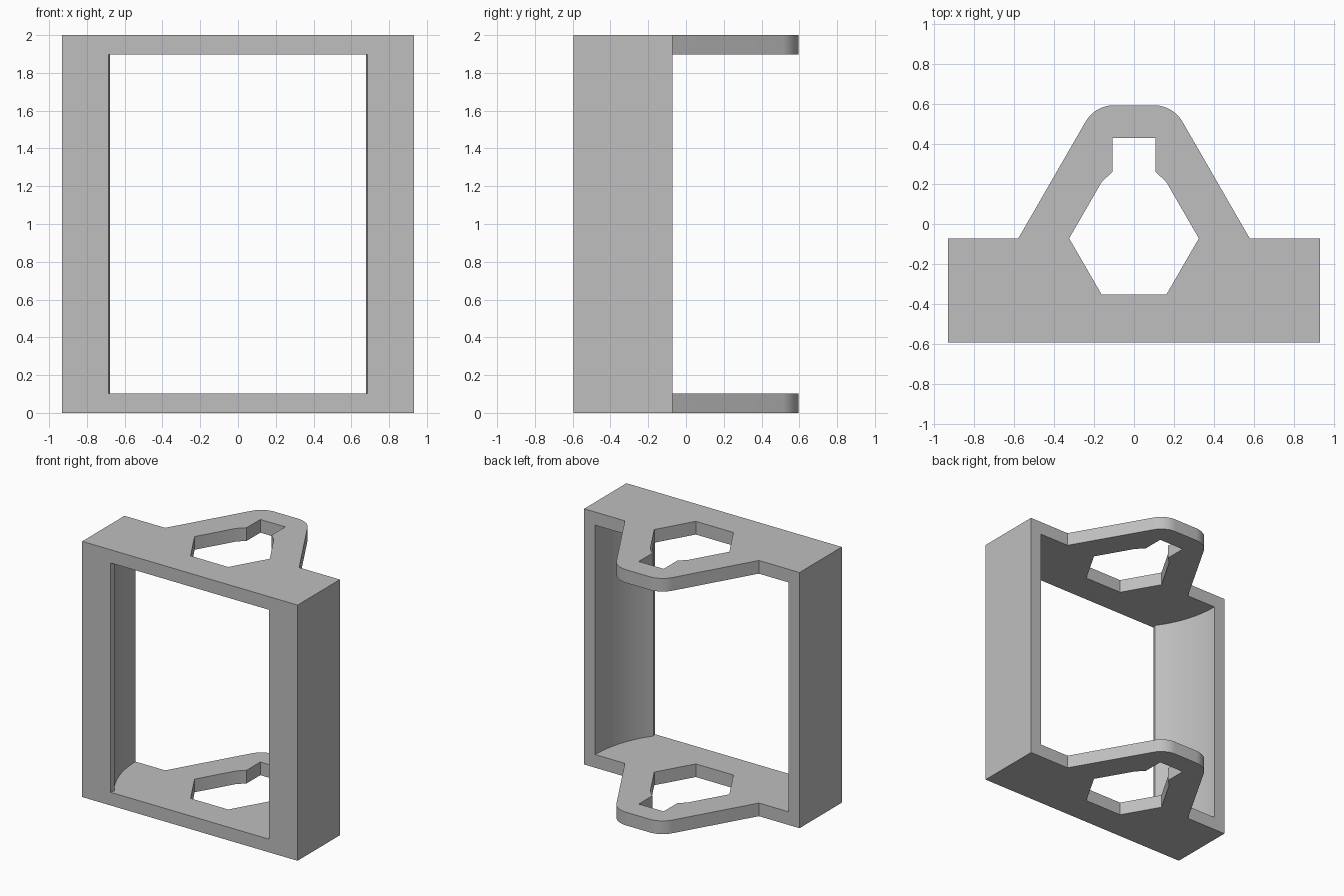
import bpy, bmesh
from math import cos, sin, pi, radians, asin

if "Cube" in bpy.data.objects:
    bpy.data.objects.remove(bpy.data.objects["Cube"], do_unlink=True)

FRONT, BACK, TIP = -0.595, -0.072, 0.595   # depth of the frame and the flange tip
HALF_W, HEIGHT, PLATE = 0.932, 2.0, 0.103


def arc(cx, cy, r, a0, a1, n):
    return [(cx + r * cos(a0 + (a1 - a0) * i / n), cy + r * sin(a0 + (a1 - a0) * i / n))
            for i in range(n + 1)]


def mirrored(half):
    """Close a right-hand half profile with its mirror image."""
    return half + [(-x, y) for x, y in reversed(half)]


def prism(name, points, z0, z1):
    bm = bmesh.new()
    face = bm.faces.new([bm.verts.new((x, y, z0)) for x, y in points])
    top = bmesh.ops.extrude_face_region(bm, geom=[face])["geom"]
    bmesh.ops.translate(bm, vec=(0, 0, z1 - z0),
                        verts=[v for v in top if isinstance(v, bmesh.types.BMVert)])
    bmesh.ops.recalc_face_normals(bm, faces=bm.faces)
    mesh = bpy.data.meshes.new(name)
    bm.to_mesh(mesh)
    bm.free()
    obj = bpy.data.objects.new(name, mesh)
    bpy.context.collection.objects.link(obj)
    return obj


def cut(body, cutter):
    cutter.hide_render = True
    mod = body.modifiers.new("cut", "BOOLEAN")
    mod.operation, mod.solver, mod.object = "DIFFERENCE", "EXACT", cutter
    bpy.context.view_layer.objects.active = body
    bpy.ops.object.modifier_apply(modifier=mod.name)
    bpy.data.objects.remove(cutter, do_unlink=True)


# Grey plastic
grey = bpy.data.materials.new("grey")
grey.use_nodes = True
colour = (0.52, 0.52, 0.52, 1)
grey.diffuse_color = colour
grey.node_tree.nodes["Principled BSDF"].inputs["Base Color"].default_value = colour

# Outer block: rectangular body with a rounded, tapering flange behind it
fillet = 0.165
flange = arc(0.10, TIP - fillet, fillet, radians(30), radians(90), 12)
frame = prism("bracket_frame",
              mirrored([(HALF_W, FRONT), (HALF_W, BACK), (0.58, BACK)] + flange),
              0, HEIGHT)
frame.data.materials.append(grey)

# Inner cavity: flared front lip, round side walls, open at the back
radius, lip_y = 0.836, -0.563
wall = arc(0, BACK, radius, asin((lip_y - BACK) / radius), 0, 20)
cavity = prism("cavity_cutter", mirrored([(0.695, -0.63)] + wall + [(radius, 0.8)]),
               PLATE, HEIGHT - PLATE)
cut(frame, cavity)

# Hexagonal hole with a slot, through both plates
hex_r = 0.325
hexagon = [(hex_r * cos(a), BACK + hex_r * sin(a)) for a in (-pi / 3, 0, pi / 3)]
keyhole = prism("keyhole_cutter", mirrored(hexagon + [(0.108, 0.262), (0.108, 0.43)]),
                -0.1, HEIGHT + 0.1)
cut(frame, keyhole)

# Smooth the curved walls, keep the edges sharp
bpy.ops.object.select_all(action="DESELECT")
frame.select_set(True)
bpy.context.view_layer.objects.active = frame
bpy.ops.object.shade_smooth_by_angle(angle=radians(25))
